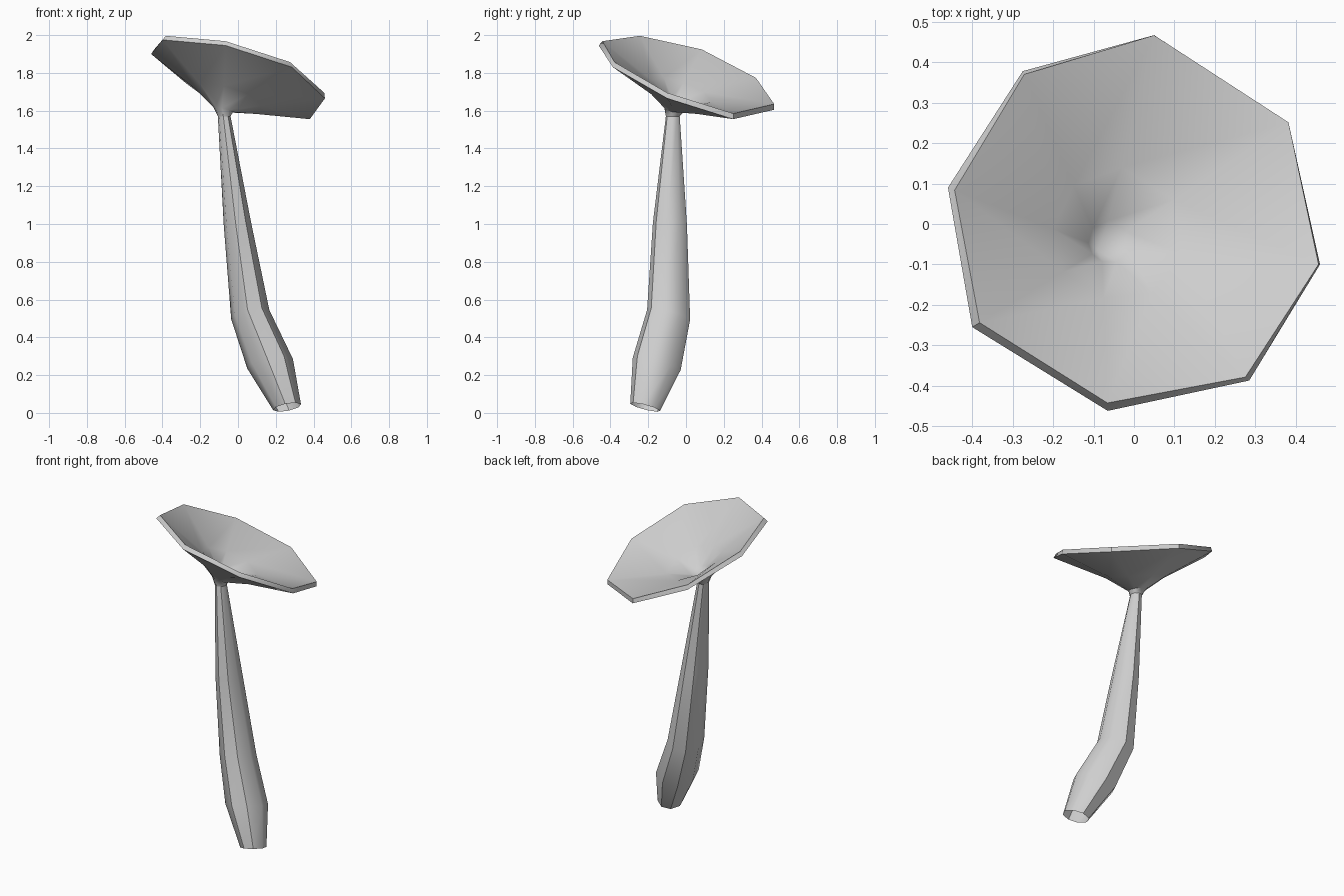
import bpy, bmesh, math
from mathutils import Vector

cube = bpy.data.objects.get("Cube")
if cube:
    bpy.data.objects.remove(cube, do_unlink=True)

SIDES = 8
PHASE = math.radians(-98)

grey = bpy.data.materials.new("pale grey")
grey.use_nodes = True
grey.diffuse_color = (0.62, 0.62, 0.62, 1)
grey.node_tree.nodes["Principled BSDF"].inputs["Base Color"].default_value = (0.62, 0.62, 0.62, 1)


def ring(center, rx, ry, kx=0, ky=0):
    """Eight-sided ring whose plane is tilted by slopes kx and ky."""
    points = []
    for i in range(SIDES):
        a = PHASE + i * math.tau / SIDES
        dx, dy = rx * math.cos(a), ry * math.sin(a)
        points.append(Vector(center) + Vector((dx, dy, dx * kx + dy * ky)))
    return points


def loft(name, rings, tip=None, angle=44):
    """Skin a list of rings, optionally closing the last one to a tip."""
    bm = bmesh.new()
    loops = [[bm.verts.new(p) for p in r] for r in rings]
    for low, high in zip(loops, loops[1:]):
        for i in range(SIDES):
            j = (i + 1) % SIDES
            bm.faces.new((low[i], low[j], high[j], high[i]))
    if tip is not None:
        top = bm.verts.new(tip)
        for i in range(SIDES):
            bm.faces.new((loops[-1][i], loops[-1][(i + 1) % SIDES], top))
    mesh = bpy.data.meshes.new(name)
    bm.to_mesh(mesh)
    bm.free()
    mesh.materials.append(grey)
    obj = bpy.data.objects.new(name, mesh)
    bpy.context.collection.objects.link(obj)
    bpy.ops.object.select_all(action='DESELECT')
    obj.select_set(True)
    bpy.context.view_layer.objects.active = obj
    bpy.ops.object.shade_smooth_by_angle(angle=math.radians(angle))
    return obj


# Bent stem, open at the bottom
neck = ring((-0.073, -0.07, 1.57), 0.034, 0.037)
loft("stem", [
    ring((0.26, -0.216, 0.03), 0.074, 0.08, 0.18, -0.25),
    ring((0.17, -0.155, 0.26), 0.122, 0.128, 0.17, -0.28),
    ring((0.065, -0.092, 0.52), 0.102, 0.115, 0.2, -0.25),
    ring((-0.003, -0.085, 1.0), 0.073, 0.091, 0.1, -0.1),
    neck])

# Tilted funnel cap: underside, rim wall, then hollow top
rim = [Vector(p) for p in (
    (-0.065, -0.462, 1.945), (0.285, -0.387, 1.83),
    (0.46, -0.1, 1.665), (0.38, 0.25, 1.555),
    (0.05, 0.467, 1.605), (-0.275, 0.378, 1.745),
    (-0.46, 0.09, 1.9), (-0.4, -0.255, 1.975))]
root = Vector((-0.08, -0.06, 1.6))


def lifted(p, amount):
    """Move a point off the funnel along its upward normal."""
    a = p - root
    flat = math.hypot(a.x, a.y)
    n = Vector((-a.z * a.x / flat, -a.z * a.y / flat, flat)).normalized()
    return p + n * amount


collar = ring((-0.078, -0.063, 1.605), 0.052, 0.052, -0.25, -0.15)
middle = [root.lerp(p, 0.38) for p in rim]
rim_top = [lifted(p, 0.03) for p in rim]
middle_top = [lifted(p, 0.045) for p in middle]
throat = [lifted(root.lerp(p, 0.13), 0.03) for p in rim]
loft("cap", [neck, collar, middle, rim, rim_top, middle_top, throat],
     tip=(-0.09, -0.065, 1.605))
